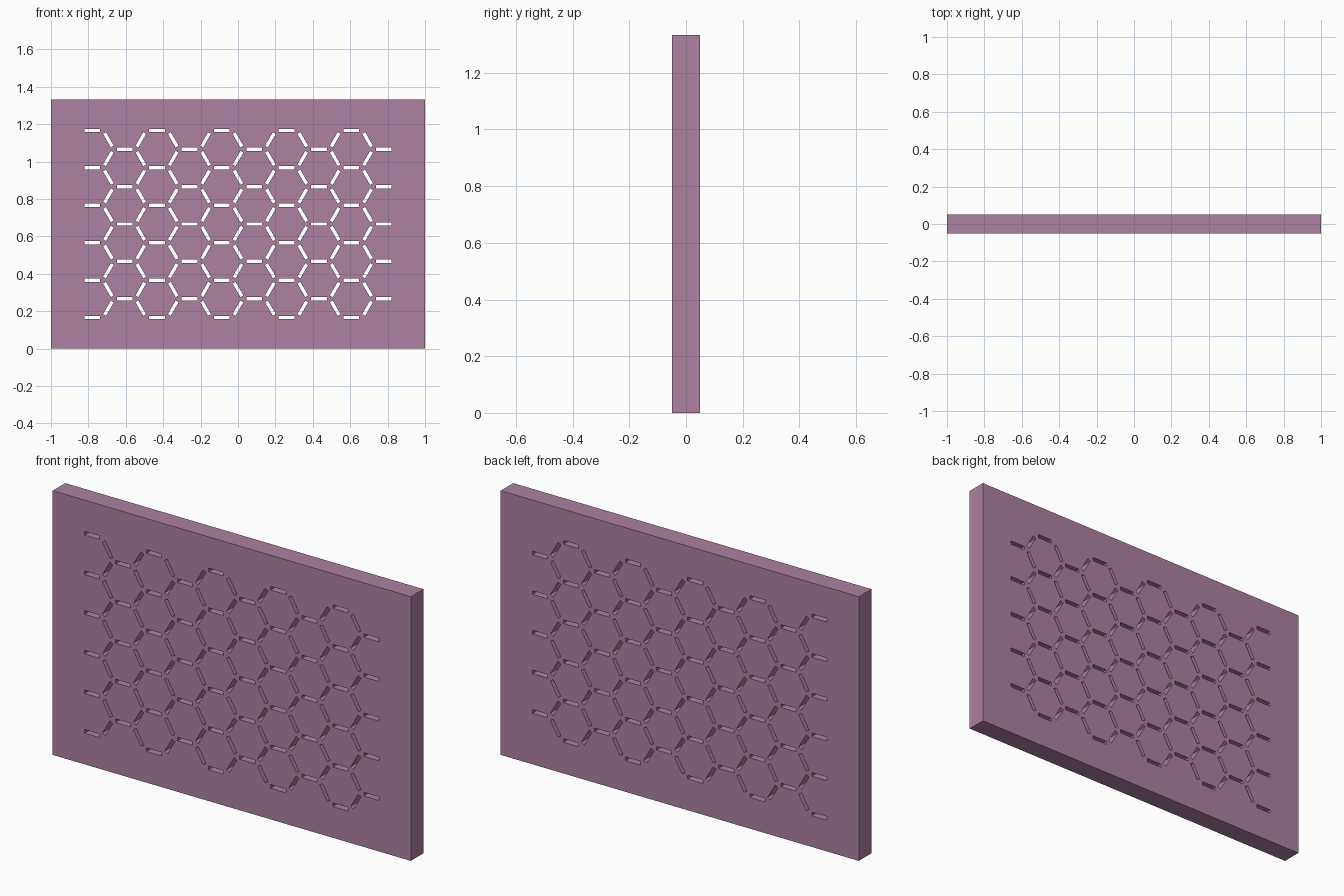
import bpy
from math import sin, cos, radians, sqrt

if "Cube" in bpy.data.objects:
    bpy.data.objects.remove(bpy.data.objects["Cube"])

W, H, T = 2.0, 1.333, 0.1          # panel width, height, thickness
CELL = 0.2                         # honeycomb cell height
PITCH = CELL * sqrt(3) / 2         # distance between columns
SLOT_L, SLOT_W = 0.084, 0.0185
COLS, ROWS = 10, 6

# Panel profile drawn in XY, then stood upright
curve = bpy.data.curves.new("perforated_panel", 'CURVE')
curve.dimensions = '2D'
curve.fill_mode = 'BOTH'
curve.extrude = T / 2


def rect(cx, cy, length, width, angle=0):
    """Add a closed rectangle; inner ones become through-holes."""
    a = radians(angle)
    sp = curve.splines.new('POLY')
    sp.points.add(3)
    sp.use_cyclic_u = True
    for p, (sx, sy) in zip(sp.points, ((-1, -1), (1, -1), (1, 1), (-1, 1))):
        u, v = sx * length / 2, sy * width / 2
        p.co = (cx + u * cos(a) - v * sin(a), cy + u * sin(a) + v * cos(a), 0, 1)


# Outer outline
rect(0, H / 2, W, H)

top = H / 2 + CELL * (ROWS - 1) / 2
for i in range(COLS):
    x = (i - (COLS - 1) / 2) * PITCH
    odd = i % 2
    # Horizontal slots, alternate columns shifted half a cell
    for r in range(ROWS - odd):
        rect(x, top - CELL * (r + odd / 2), SLOT_L, SLOT_W)
    # Zigzag slots between this column and the next
    if i < COLS - 1:
        for k in range(2 * (ROWS - 1)):
            lean = 60 if (k + odd) % 2 else -60
            rect(x + PITCH / 2, top - CELL / 4 - k * CELL / 2, SLOT_L, SLOT_W, lean)

panel = bpy.data.objects.new("perforated_panel", curve)
bpy.context.collection.objects.link(panel)
panel.rotation_euler = (radians(90), 0, 0)

# Mauve finish
mat = bpy.data.materials.new("mauve")
mat.diffuse_color = (0.42, 0.22, 0.36, 1)
mat.use_nodes = True
mat.node_tree.nodes["Principled BSDF"].inputs["Base Color"].default_value = mat.diffuse_color
curve.materials.append(mat)

# Turn the profile into a mesh with its rotation applied
bpy.context.view_layer.objects.active = panel
panel.select_set(True)
bpy.ops.object.convert(target='MESH')
bpy.ops.object.transform_apply(location=False, rotation=True, scale=False)
bpy.ops.object.mode_set(mode='EDIT')
bpy.ops.mesh.select_all(action='SELECT')
bpy.ops.mesh.remove_doubles(threshold=0.0001)
bpy.ops.mesh.normals_make_consistent(inside=False)
bpy.ops.object.mode_set(mode='OBJECT')
bpy.ops.object.shade_flat()
